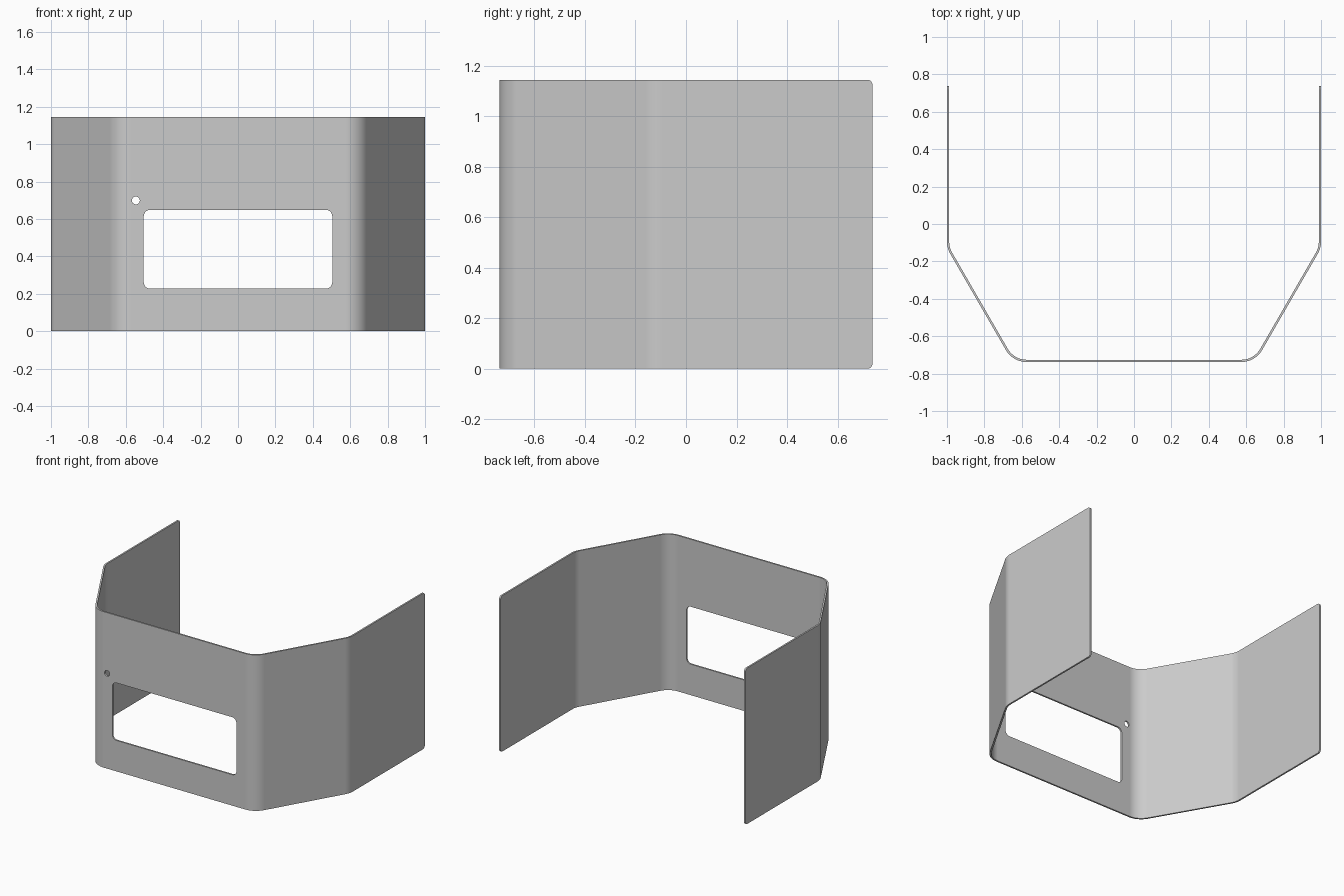
import bpy, bmesh
from math import sin, cos, pi, tan, radians
from mathutils import Vector

if "Cube" in bpy.data.objects:
    bpy.data.objects.remove(bpy.data.objects["Cube"])

H, HY, T = 1.144, 0.738, 0.012   # height, half depth, sheet thickness
R = 0.13                         # outer bend radius


def offset_profile(d):
    """Left half of the bent sheet, inset by d: wing end -> front bend."""
    x, y = 1 - d, HY - d
    k = d * tan(radians(15))
    c1 = Vector((-x, -0.129 + k))                          # 30 degree bend
    c2 = Vector((-0.648 + d * tan(radians(30)), -y))       # 60 degree bend
    pts = [Vector((-x, HY))]
    for c, start, turn, n in ((c1, 180, 30, 8), (c2, 210, 60, 14)):
        r = R - d
        mid = radians(start + turn / 2)
        ctr = c - Vector((cos(mid), sin(mid))) * r / cos(radians(turn / 2))
        for i in range(n + 1):
            a = radians(start + turn * i / n)
            pts.append(ctr + Vector((cos(a), sin(a))) * r)
    return pts + [Vector((-p.x, p.y)) for p in reversed(pts)]


def mesh_object(name, bm):
    bmesh.ops.recalc_face_normals(bm, faces=bm.faces)
    me = bpy.data.meshes.new(name)
    bm.to_mesh(me)
    bm.free()
    ob = bpy.data.objects.new(name, me)
    bpy.context.collection.objects.link(ob)
    return ob


def cutter(name, outline):
    """Prism through the front panel from an (x, z) outline."""
    bm = bmesh.new()
    f = bm.faces.new([bm.verts.new((x, -0.8, z)) for x, z in outline])
    ext = bmesh.ops.extrude_face_region(bm, geom=[f])["geom"]
    bmesh.ops.translate(bm, vec=(0, 0.14, 0),
                        verts=[v for v in ext if isinstance(v, bmesh.types.BMVert)])
    ob = mesh_object(name, bm)
    ob.hide_render = True
    return ob


# Bent sheet: a ring of four vertices at every profile point
bm = bmesh.new()
rings = []
for o, i in zip(offset_profile(0), offset_profile(T)):
    rings.append([bm.verts.new((p.x, p.y, z))
                  for p, z in ((o, 0), (i, 0), (i, H), (o, H))])
for a, b in zip(rings, rings[1:]):
    for k in range(4):
        m = (k + 1) % 4
        bm.faces.new((a[k], a[m], b[m], b[k]))
bm.faces.new(rings[0])
bm.faces.new(rings[-1])
# Rounded free corners of the wings
bm.edges.ensure_lookup_table()
corners = [e for e in bm.edges
           if all(v.co.y > HY - 0.001 for v in e.verts)
           and abs(e.verts[0].co.z - e.verts[1].co.z) < 1e-5]
bmesh.ops.bevel(bm, geom=corners, offset=0.02, offset_type='OFFSET', segments=6,
                profile=0.5, affect='EDGES')
shield = mesh_object("bent_sheet_panel", bm)

# Window and small round hole outlines
w, z0, z1, r = 0.504, 0.227, 0.649, 0.035
window = []
for cx, cz, s in ((w - r, z1 - r, 0), (-w + r, z1 - r, 90),
                  (-w + r, z0 + r, 180), (w - r, z0 + r, 270)):
    for i in range(9):
        a = radians(s + 90 * i / 8)
        window.append((cx + r * cos(a), cz + r * sin(a)))
hole = [(-0.546 + 0.021 * cos(2 * pi * i / 32), 0.699 + 0.021 * sin(2 * pi * i / 32))
        for i in range(32)]

bpy.context.view_layer.objects.active = shield
for name, outline in (("window_cutter", window), ("hole_cutter", hole)):
    c = cutter(name, outline)
    mod = shield.modifiers.new(name, 'BOOLEAN')
    mod.operation, mod.solver, mod.object = 'DIFFERENCE', 'EXACT', c
    bpy.ops.object.modifier_apply(modifier=mod.name)
    bpy.data.objects.remove(c)

# Smooth bends, crisp sheet edges
bpy.ops.object.select_all(action='DESELECT')
shield.select_set(True)
bpy.ops.object.shade_smooth_by_angle(angle=radians(30))
wn = shield.modifiers.new("weighted_normals", 'WEIGHTED_NORMAL')
wn.keep_sharp = True
